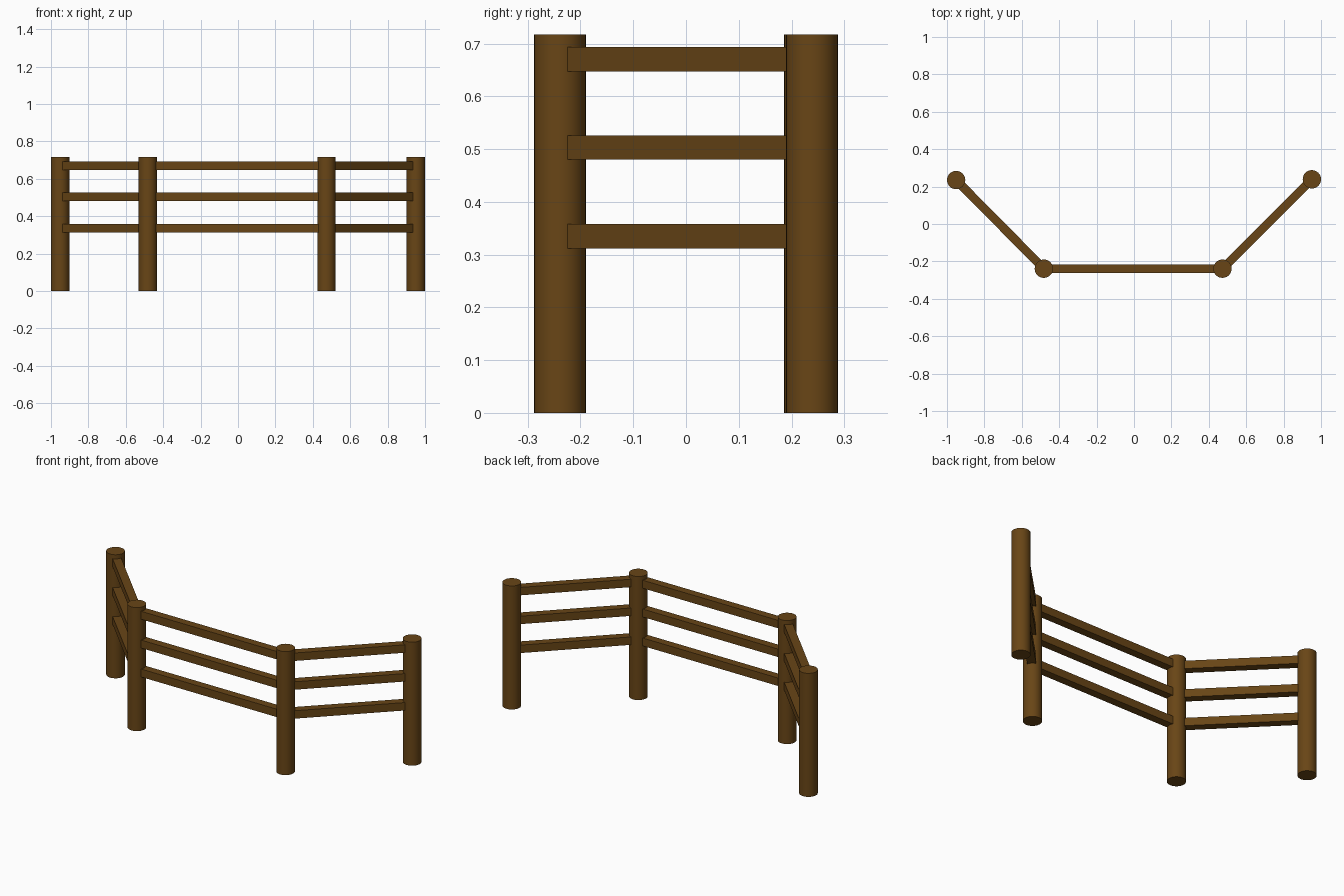
import bpy
from math import atan2
from mathutils import Vector

if "Cube" in bpy.data.objects:
    bpy.data.objects.remove(bpy.data.objects["Cube"])

POST_R, POST_H = 0.049, 0.717
RAIL = 0.046
RAIL_Z = {"lower": 0.335, "middle": 0.503, "upper": 0.670}
POSTS = [
    ("left_back_post", Vector((-0.951, 0.235))),
    ("left_front_post", Vector((-0.482, -0.239))),
    ("right_front_post", Vector((0.473, -0.239))),
    ("right_back_post", Vector((0.951, 0.239))),
]

wood = bpy.data.materials.new("brown_wood")
wood.diffuse_color = (0.14, 0.06, 0.008, 1)
wood.use_nodes = True
wood.node_tree.nodes["Principled BSDF"].inputs["Base Color"].default_value = wood.diffuse_color


def finish(name):
    obj = bpy.context.object
    obj.name = obj.data.name = name
    obj.data.materials.append(wood)
    return obj


# Round upright posts
for name, p in POSTS:
    bpy.ops.mesh.primitive_cylinder_add(
        vertices=32, radius=POST_R, depth=POST_H, location=(p.x, p.y, POST_H / 2))
    finish(name)
    bpy.ops.object.shade_smooth_by_angle()

# Square rails spanning neighbouring posts, ends buried in the posts
for side, (_, a), (_, b) in zip(("left", "front", "right"), POSTS, POSTS[1:]):
    d = b - a
    mid = (a + b) / 2
    for level, z in RAIL_Z.items():
        bpy.ops.mesh.primitive_cube_add(
            size=1, location=(mid.x, mid.y, z), rotation=(0, 0, atan2(d.y, d.x)))
        rail = finish(f"{side}_{level}_rail")
        rail.scale = (d.length, RAIL, RAIL)
